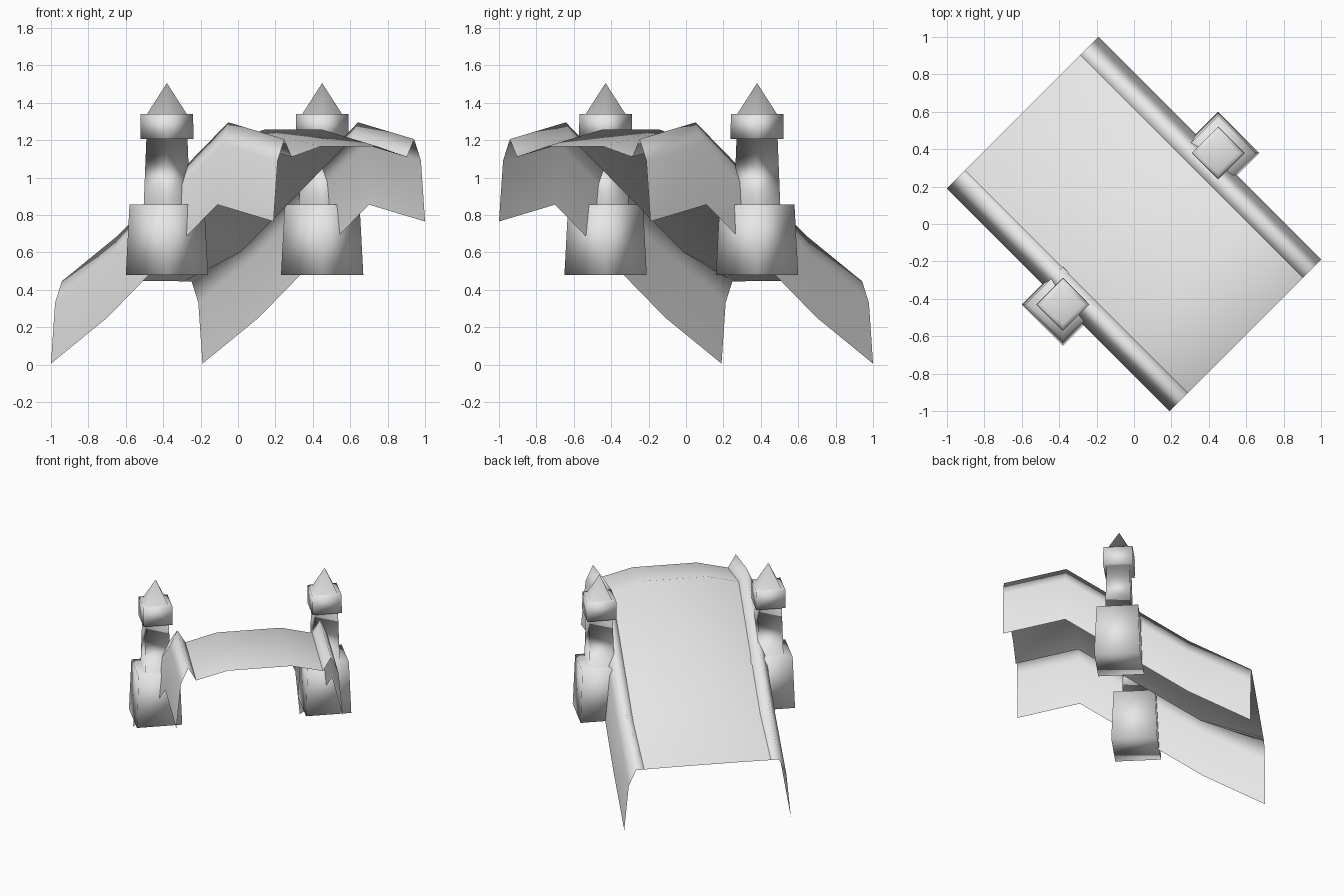
import bpy
import bmesh

cube = bpy.data.objects.get("Cube")
if cube:
    bpy.data.objects.remove(cube, do_unlink=True)

stone = bpy.data.materials.new("pale_grey_stone")
stone.use_nodes = True
stone.diffuse_color = (0.8, 0.8, 0.8, 1)
stone.node_tree.nodes["Principled BSDF"].inputs["Base Color"].default_value = (0.8, 0.8, 0.8, 1)

SPAN, WIDTH = 1.19, 0.81


def place(s, t, z):
    """Bridge coordinates (along, across, up) turned diagonally in the world."""
    return (-1 + s + t, 0.19 - s + t, z)


def finish(name, bm):
    mesh = bpy.data.meshes.new(name)
    bm.to_mesh(mesh)
    bm.free()
    mesh.materials.append(stone)
    for poly in mesh.polygons:
        poly.use_smooth = True
    obj = bpy.data.objects.new(name, mesh)
    bpy.context.collection.objects.link(obj)


def sheet(name, sections):
    """Skin a strip of quads between open cross-sections."""
    bm = bmesh.new()
    rows = [[bm.verts.new(place(*p)) for p in sec] for sec in sections]
    for a, b in zip(rows, rows[1:]):
        for i in range(len(a) - 1):
            bm.faces.new((a[i], b[i], b[i + 1], a[i + 1]))
    finish(name, bm)


# Stations along the bridge: distance, skirt foot, deck edge, deck crown
stations = [(0, 0.005, 0.445, 0.447), (0.3, 0.25, 0.60, 0.65),
            (0.89, 0.855, 1.20, 1.256), (SPAN, 0.765, 1.11, 1.165)]
EDGE = 0.097


def rail_section(s, foot, edge, far):
    pts = [(0, foot), (0.022, foot + 0.325), (0.058, foot + 0.44), (EDGE, edge)]
    if far:
        pts = [(WIDTH - t, z) for t, z in reversed(pts)]
    return [(s, t, z) for t, z in pts]


# Side walls with skirts, mirrored across the deck
for name, far in (("right_side_wall", False), ("left_side_wall", True)):
    sheet(name, [rail_section(s, foot, edge, far) for s, foot, edge, _ in stations])

# Crowned road deck
sheet("road_deck", [[(s, EDGE, edge), (s, 0.25, crown),
                     (s, WIDTH - 0.25, crown), (s, WIDTH - EDGE, edge)]
                    for s, _, edge, crown in stations])


def tower(name, s, t):
    # Half width and height of each square ring, foot to roof base
    rings = [(0.11, 0.48), (0.10, 0.855), (0.062, 0.855), (0.055, 1.205),
             (0.071, 1.205), (0.07, 1.34), (0.053, 1.34)]
    bm = bmesh.new()
    loops = [[bm.verts.new(place(s + i * r, t + j * r, z))
              for i, j in ((-1, -1), (1, -1), (1, 1), (-1, 1))] for r, z in rings]
    bm.faces.new(loops[0][::-1])
    for a, b in zip(loops, loops[1:]):
        for i in range(4):
            k = (i + 1) % 4
            bm.faces.new((a[i], a[k], b[k], b[i]))
    # Pointed roof
    apex = bm.verts.new(place(s, t, 1.505))
    for i in range(4):
        bm.faces.new((loops[-1][i], loops[-1][(i + 1) % 4], apex))
    finish(name, bm)


tower("right_tower", 0.62, 0.0)
tower("left_tower", 0.63, 0.82)
